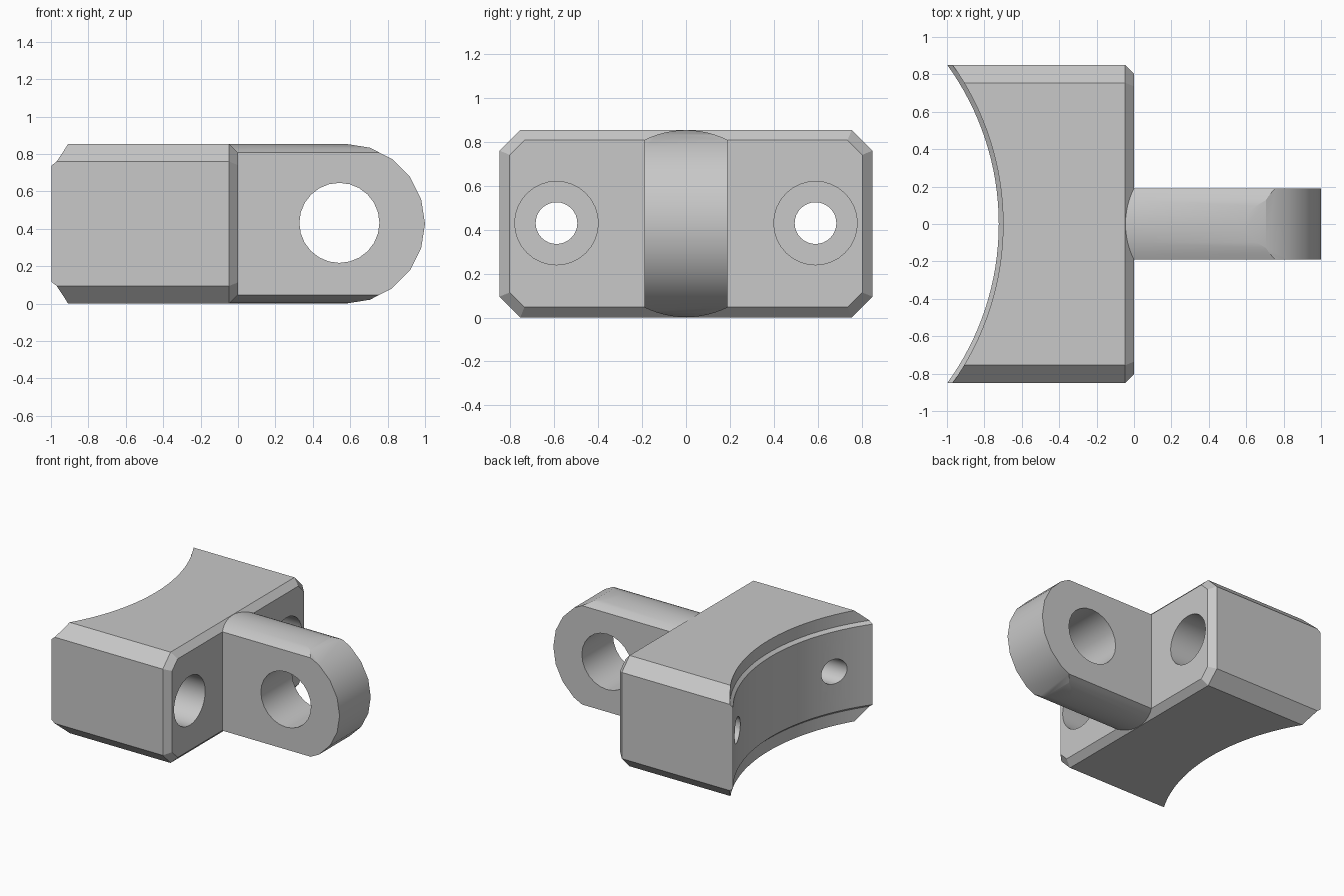
import bpy, bmesh, math

if "Cube" in bpy.data.objects:
    bpy.data.objects.remove(bpy.data.objects["Cube"])

H = 0.855            # overall height
MID = H / 2          # centre height
HALF_Y = 0.85        # half width of the block

grey = bpy.data.materials.new("plain grey")
grey.diffuse_color = (0.58, 0.58, 0.58, 1)
grey.use_nodes = True
grey.node_tree.nodes["Principled BSDF"].inputs["Base Color"].default_value = grey.diffuse_color


def loft(name, rings):
    """Closed solid through a list of equally long rings, capped at both ends."""
    bm = bmesh.new()
    loops = [[bm.verts.new(p) for p in ring] for ring in rings]
    n = len(loops[0])
    for a, b in zip(loops, loops[1:]):
        for i in range(n):
            j = (i + 1) % n
            bm.faces.new((a[i], a[j], b[j], b[i]))
    bm.faces.new(loops[0])
    bm.faces.new(loops[-1])
    bmesh.ops.recalc_face_normals(bm, faces=bm.faces)
    mesh = bpy.data.meshes.new(name)
    bm.to_mesh(mesh)
    bm.free()
    mesh.materials.append(grey)
    ob = bpy.data.objects.new(name, mesh)
    bpy.context.collection.objects.link(ob)
    return ob


def circle(r, n):
    return [(r * math.cos(2 * math.pi * i / n), r * math.sin(2 * math.pi * i / n)) for i in range(n)]


def combine(ob, other, operation):
    """Apply a boolean and remove the helper."""
    mod = ob.modifiers.new(operation, 'BOOLEAN')
    mod.object, mod.operation, mod.solver = other, operation, 'EXACT'
    bpy.context.view_layer.objects.active = ob
    bpy.ops.object.modifier_apply(modifier=mod.name)
    bpy.data.objects.remove(other, do_unlink=True)


def octagon(x, inset, c):
    """Rectangle with cut corners, across the x axis."""
    y, z = HALF_Y - inset, MID - inset
    pts = [(y, z - c), (y - c, z), (c - y, z), (-y, z - c),
           (-y, c - z), (c - y, -z), (y - c, -z), (y, c - z)]
    return [(x, py, MID + pz) for py, pz in pts]


# Chamfered block
block = loft("bracket", [octagon(-1.1, 0, 0.095), octagon(-0.047, 0, 0.095),
                         octagon(0, 0.047, 0.067)])

# Concave saddle with a raised middle band
profile = [(1.473, -0.1), (1.473, 0.096), (1.45, 0.117),
           (1.45, H - 0.117), (1.473, H - 0.096), (1.473, H + 0.1)]
saddle = loft("saddle_cutter", [[(x - 2.173, y, z) for x, y in circle(r, 160)] for r, z in profile])
combine(block, saddle, 'DIFFERENCE')

# Rounded tab: crowned bar trimmed by a round-ended side outline
W = 0.19
R = 0.426
a = math.asin(W / R)
arc = [(R * math.sin(-a + 2 * a * i / 12), R * math.cos(-a + 2 * a * i / 12)) for i in range(13)]
crown = arc + [(-y, -z) for y, z in arc]
tab = loft("tab", [[(x, y, MID + z) for y, z in crown] for x in (-0.2, 1.1)])
end = [(math.sin(math.radians(18 * i)) * MID + 1 - MID,
        math.cos(math.radians(18 * i)) * MID + MID) for i in range(11)]
outline = [(-0.4, H)] + end + [(-0.4, 0)]
trim = loft("tab_outline", [[(x, y, z) for x, z in outline] for y in (-0.5, 0.5)])
combine(tab, trim, 'INTERSECT')

# Pivot hole through the tab
pivot = loft("pivot_cutter", [[(0.542 + x, y, 0.432 + z) for x, z in circle(0.214, 24)]
                              for y in (-0.5, 0.5)])
combine(tab, pivot, 'DIFFERENCE')
combine(block, tab, 'UNION')

# Counterbored screw holes on both sides of the tab
for side in (-1, 1):
    for r, x0, x1 in ((0.19, -0.55, 0.2), (0.095, -1.3, 0.3)):
        bore = loft("bore_cutter", [[(x, side * 0.59 + y, 0.43 + z) for y, z in circle(r, 32)]
                                    for x in (x0, x1)])
        combine(block, bore, 'DIFFERENCE')

# Smooth curves, sharp chamfers
bpy.ops.object.select_all(action='DESELECT')
block.select_set(True)
bpy.context.view_layer.objects.active = block
bpy.ops.object.shade_smooth_by_angle(angle=math.radians(30))
